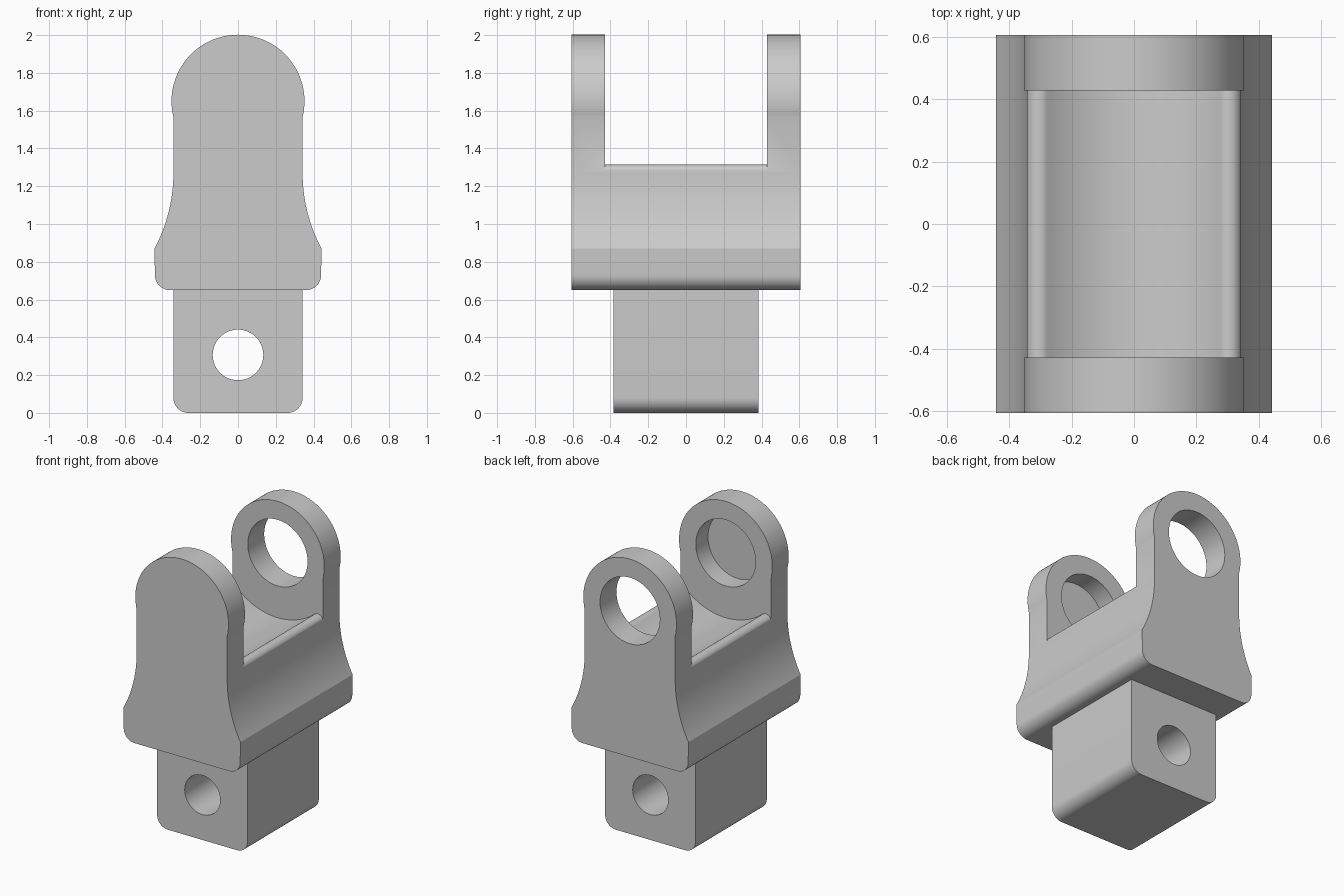
import bpy, bmesh, math

if "Cube" in bpy.data.objects:
    bpy.data.objects.remove(bpy.data.objects["Cube"])

steel = bpy.data.materials.new("plain grey")
steel.diffuse_color = (0.6, 0.6, 0.6, 1)
steel.use_nodes = True
steel.node_tree.nodes["Principled BSDF"].inputs["Base Color"].default_value = steel.diffuse_color


def arc(cx, cz, r, a0, a1, n):
    """Points on a circle in the XZ plane, angles in degrees."""
    return [(cx + r * math.cos(math.radians(a0 + (a1 - a0) * i / n)),
             cz + r * math.sin(math.radians(a0 + (a1 - a0) * i / n))) for i in range(n + 1)]


def mirrored(right):
    """Close a right-hand half profile with its mirror image."""
    return right + [(-x, z) for x, z in reversed(right) if abs(x) > 1e-5]


def prism(name, profile, y0, y1):
    """Extrude an XZ profile along Y."""
    bm = bmesh.new()
    face = bm.faces.new([bm.verts.new((x, y0, z)) for x, z in profile])
    top = bmesh.ops.extrude_face_region(bm, geom=[face])["geom"]
    bmesh.ops.translate(bm, vec=(0, y1 - y0, 0),
                        verts=[v for v in top if isinstance(v, bmesh.types.BMVert)])
    bmesh.ops.recalc_face_normals(bm, faces=bm.faces)
    mesh = bpy.data.meshes.new(name)
    bm.to_mesh(mesh)
    bm.free()
    mesh.materials.append(steel)
    ob = bpy.data.objects.new(name, mesh)
    bpy.context.collection.objects.link(ob)
    return ob


def finish(ob, cutters):
    """Cut, then smooth the curved faces."""
    bpy.ops.object.select_all(action='DESELECT')
    ob.select_set(True)
    bpy.context.view_layer.objects.active = ob
    for c in cutters:
        mod = ob.modifiers.new("cut", 'BOOLEAN')
        mod.operation, mod.solver, mod.object = 'DIFFERENCE', 'EXACT', c
        bpy.ops.object.modifier_apply(modifier=mod.name)
    for c in cutters:
        bpy.data.objects.remove(c)
    bpy.ops.object.shade_smooth_by_angle(angle=math.radians(20))


W, EYE, R = 0.342, 1.65, 0.352          # half width, eye height, eye outer radius

# Clevis body: rounded foot, flared flank, straight neck, round eye
flare = math.degrees(math.asin(0.40 / 0.85))
neck = -math.degrees(math.acos(W / R))
half = arc(0.36, 0.73, 0.08, -90, 0, 10)
half += arc(W + 0.85, 1.27, 0.85, 180 + flare, 180, 16)
half += arc(0, EYE, R, neck, 90, 40)
body = prism("clevis_body", mirrored(half), -0.605, 0.605)

# Saddle between the two ears: concave cradle with rounded lips
lip_x, lip_z, lip_r = 0.304, 1.275, 0.04
cradle_r = math.hypot(lip_x, EYE - lip_z) - lip_r
tilt = math.degrees(math.atan2(EYE - lip_z, -lip_x))
gap_half = [(0.7, 2.3), (0.7, lip_z)]
gap_half += arc(lip_x, lip_z, lip_r, 0, tilt, 12)
gap_half += arc(0, EYE, cradle_r, tilt - 180, -90, 20)[1:]
gap = prism("saddle_cutter", mirrored(gap_half), -0.428, 0.428)

# Pin bore: through the back ear, blind in the front ear
bore = prism("bore_cutter", arc(0, EYE, 0.226, 0, 360, 64)[:-1], -0.56, 0.8)
finish(body, [gap, bore])

# Tang block with rounded lower edges and a cross hole
tang = prism("tang_block", mirrored(arc(W - 0.08, 0.08, 0.08, -90, 0, 10) + [(W, 0.65)]),
             -0.384, 0.384)
hole = prism("tang_hole_cutter", arc(0, 0.307, 0.134, 0, 360, 48)[:-1], -0.8, 0.8)
finish(tang, [hole])
